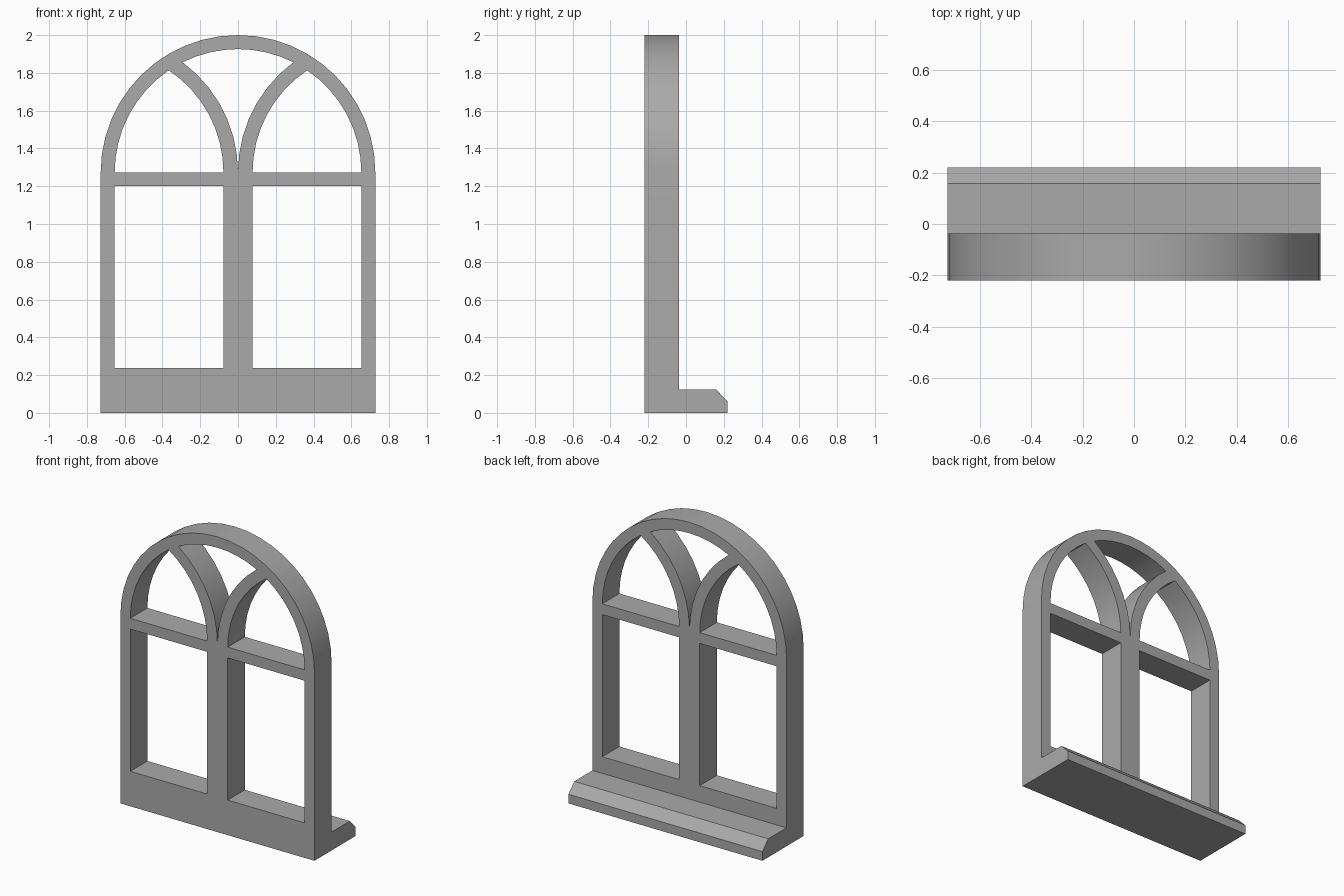
import bpy, bmesh
from math import sin, cos, pi, atan2, radians
from mathutils import Matrix

cube = bpy.data.objects.get("Cube")
if cube:
    bpy.data.objects.remove(cube, do_unlink=True)

R = 0.727            # outer arch radius and half width
IN = 0.653           # inner arch radius
RIB = 0.65           # inner radius of the crossing ribs
MULL = R - RIB       # half width of the mullion
SPRING = 1.273       # height where the arches begin
FRONT, BACK, SILL = -0.22, -0.037, 0.22

stone = bpy.data.materials.new("grey stone")
stone.use_nodes = True
grey = (0.4, 0.4, 0.4, 1)
stone.diffuse_color = grey
stone.node_tree.nodes["Principled BSDF"].inputs["Base Color"].default_value = grey


def arc(cx, r, a0, a1, n):
    """Points on an arc centred on the spring line."""
    angles = [a0 + (a1 - a0) * i / n for i in range(n + 1)]
    return [(cx + r * cos(a), SPRING + r * sin(a)) for a in angles]


def mirror(pts):
    return [(-x, z) for x, z in reversed(pts)]


def meet(r):
    """Angles, about the arch and the left rib centre, where a rib meets the arch."""
    x = (r * r - IN * IN - R * R) / (2 * R)
    z = (IN * IN - x * x) ** 0.5
    return atan2(z, x), atan2(z, x + R)


def finish(name, bm):
    bmesh.ops.remove_doubles(bm, verts=bm.verts, dist=1e-5)
    bmesh.ops.recalc_face_normals(bm, faces=bm.faces)
    mesh = bpy.data.meshes.new(name)
    bm.to_mesh(mesh)
    bm.free()
    mesh.materials.append(stone)
    obj = bpy.data.objects.new(name, mesh)
    bpy.context.collection.objects.link(obj)
    bpy.ops.object.select_all(action='DESELECT')
    obj.select_set(True)
    bpy.context.view_layer.objects.active = obj
    bpy.ops.object.shade_smooth_by_angle(angle=radians(30))
    return obj


# Outlines: arched frame, two lower panes, two lancets and the top light
outer = [(-R, 0), (R, 0)] + arc(0, R, 0, pi, 24)
pane = [(MULL, 0.237), (IN, 0.237), (IN, 1.2), (MULL, 1.2)]
arch_a, rib_a = meet(RIB)
lancet = arc(-R, RIB, 0, rib_a, 8) + arc(0, IN, arch_a, pi, 8)[1:]
arch_b, rib_b = meet(R)
top_light = (arc(-R, R, 0, rib_b, 7) + arc(0, IN, arch_b, pi - arch_b, 8)[1:-1]
             + mirror(arc(-R, R, 0, rib_b, 7))[:-1])

curve = bpy.data.curves.new("frame_outline", 'CURVE')
curve.dimensions = '2D'
curve.fill_mode = 'BOTH'
curve.extrude = (BACK - FRONT) / 2
for pts in (outer, pane, mirror(pane), lancet, mirror(lancet), top_light):
    spline = curve.splines.new('POLY')
    spline.points.add(len(pts) - 1)
    for p, (x, z) in zip(spline.points, pts):
        p.co = (x, z, 0, 1)
    spline.use_cyclic_u = True

# Window frame from the filled outline
helper = bpy.data.objects.new("frame_outline", curve)
bpy.context.collection.objects.link(helper)
filled = bpy.data.meshes.new_from_object(
    helper.evaluated_get(bpy.context.evaluated_depsgraph_get()))
filled.transform(Matrix.Translation((0, (FRONT + BACK) / 2, 0)) @ Matrix.Rotation(pi / 2, 4, 'X'))
bm = bmesh.new()
bm.from_mesh(filled)
bpy.data.objects.remove(helper, do_unlink=True)
bpy.data.curves.remove(curve)
bpy.data.meshes.remove(filled)
finish("window_frame", bm)

# Sill with a chamfered edge, left open where it meets the frame
profile = [(BACK, 0), (SILL, 0), (SILL, 0.062), (0.158, 0.125), (BACK, 0.125)]
bm = bmesh.new()
ends = [[bm.verts.new((x, y, z)) for y, z in profile] for x in (-R, R)]
for loop in ends:
    bm.faces.new(loop)
for i in range(len(profile) - 1):
    bm.faces.new((ends[0][i], ends[0][i + 1], ends[1][i + 1], ends[1][i]))
finish("sill", bm)
